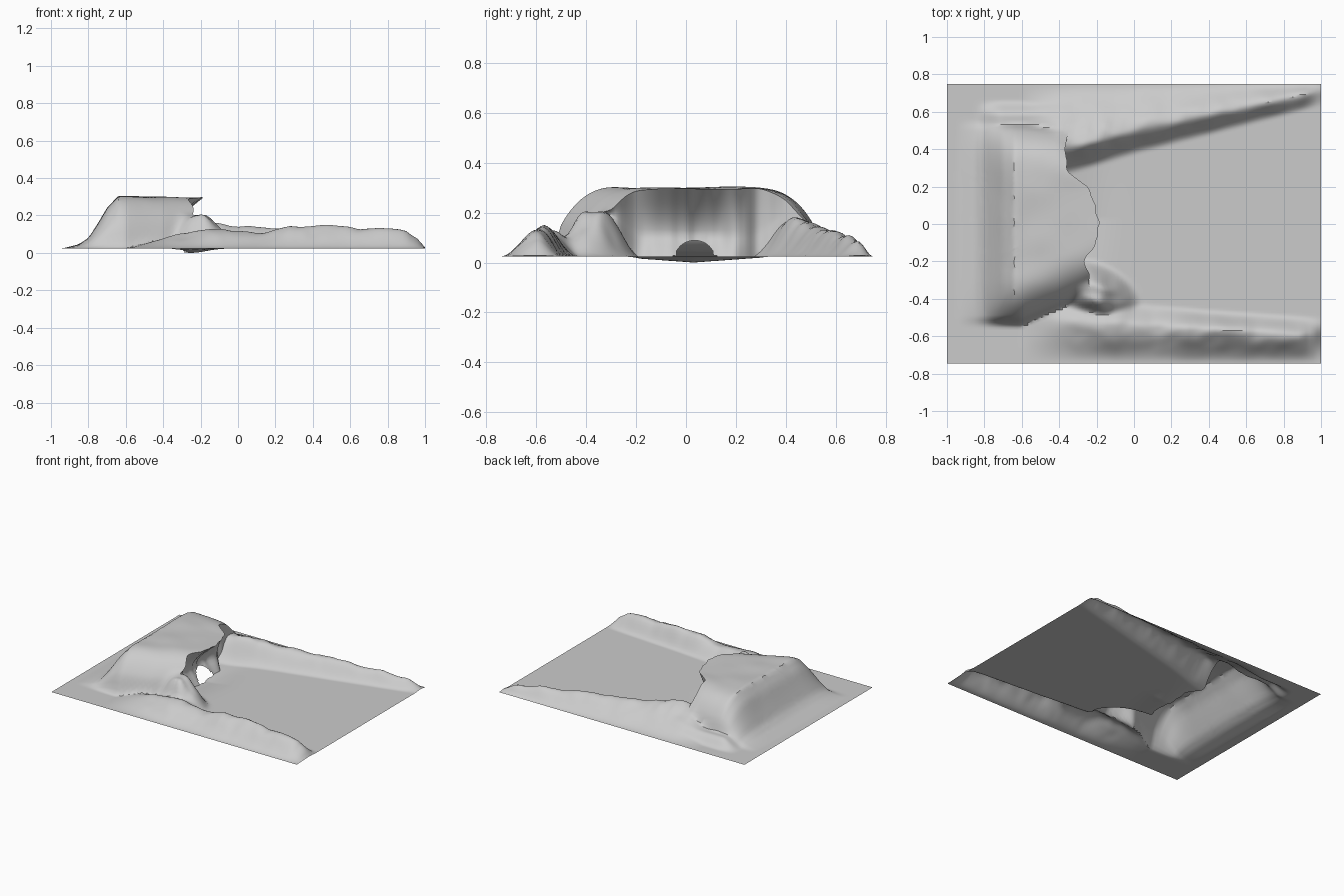
import bpy, bmesh, math
from mathutils import Vector, noise

if "Cube" in bpy.data.objects:
    bpy.data.objects.remove(bpy.data.objects["Cube"])

BASE = 0.024
NY, N_TOP, N_WALL, N_FLOOR = 110, 44, 14, 62
TUNNEL_Y, TUNNEL_Z, TUNNEL_R = .035, .005, .084


def curve(pts, t):
    """Linear interpolation through a short list of (t, value) points."""
    if t <= pts[0][0]:
        return pts[0][1]
    for (a, va), (b, vb) in zip(pts, pts[1:]):
        if t <= b:
            return va + (vb - va) * (t - a) / (b - a)
    return pts[-1][1]


def step(t):
    t = max(0.0, min(1.0, t))
    return t * t * (3 - 2 * t)


def smax(a, b, k=.03):
    """Rounded maximum, zero stays zero."""
    h = max(k - abs(a - b), 0) / k
    return max(a, b) + h * h * k * .25 * step(min(a, b) / .03)


def rough(x, y, f):
    return noise.noise(Vector((x * f, y * f, 3.7)))


# Plateau: back ramp, flat top, rounded front and rear flanks
RAMP = [(-.94, 0), (-.85, .08), (-.80, .20), (-.75, .48), (-.70, .78), (-.64, 1), (0, .97)]
FRONT_FOOT = [(-.95, -.56), (-.6, -.56), (-.4, -.48), (-.2, -.38), (0, -.34)]
REAR_FOOT = [(-.95, .57), (-.6, .57), (-.4, .55), (-.2, .47)]


def flank(d):
    t = max(0, min(1, d / .32))
    return (1 - (1 - t) ** 3) * step(t / .2)


def plateau(x, y):
    side = flank(y - curve(FRONT_FOOT, x)) * flank(curve(REAR_FOOT, x) - y)
    shelf = .06 * step((.66 - y) / .08) * step((y - .3) / .1) * step((x + .85) / .15)
    return smax(.278 * curve(RAMP, x) * side, shelf)


# Side ridges: crest height, crest line and inner foot along x
FR_H = [(-.6, 0), (-.4, .05), (-.25, .09), (-.1, .11), (.1, .085), (.28, .125),
        (.5, .115), (.8, .105), (.9, .09), (.96, .05), (1, .005)]
FR_C = [(-.4, -.52), (0, -.54), (.5, -.57), (1, -.60)]
FR_IN = [(-.3, -.38), (0, -.42), (.4, -.46), (1, -.50)]
RR_H = [(-.6, .0), (-.4, .14), (-.25, .15), (-.1, .12), (.1, .11), (.4, .105),
        (.7, .085), (.9, .06), (1, .005)]
RR_C = [(-.4, .42), (-.2, .45), (0, .51), (.5, .61), (.95, .70)]
RR_IN = [(-.4, .25), (-.2, .31), (0, .37), (.5, .50), (1, .63)]


def ridge(x, y, height, crest, inner, outer):
    c = curve(crest, x)
    # inner slope faces the middle of the ground, outer slope the border
    edge = outer if (y - c) * (outer - c) > 0 else curve(inner, x)
    h = curve(height, x) * step(1 - (y - c) / (edge - c))
    return h * (1 + .16 * rough(x, y, 7) + .08 * rough(x, y, 15))


def low_ground(x, y):
    front = ridge(x, y, FR_H, FR_C, FR_IN, -.745)
    rear = ridge(x, y, RR_H, RR_C, RR_IN, .75)
    # rocky buttress running diagonally off the front end of the cliff
    u, v = x + .22, y + .36
    d = math.hypot((.92 * u - .39 * v) / .22, (.39 * u + .92 * v) / .13)
    knob = .165 * step(1.25 - d) * (1 + .2 * rough(x, y, 14))
    dip = .024 * math.exp(-((x + .25) / .11) ** 2) * max(0, 1 - abs(y - .03) / .33)
    return BASE + smax(smax(front, rear), knob, .06) - dip


def high_ground(x, y):
    p = plateau(x, y)
    return BASE + smax(low_ground(x, y) - BASE, p, .05) + .006 * rough(x, y, 6) * step(p / .2)


# Overhanging lip and depth of the cave wall along y
LIP = [(-.75, -.25), (-.5, -.22), (-.4, -.22), (-.28, -.24), (-.2, -.26), (-.1, -.2), (0, -.185),
       (.1, -.2), (.2, -.25), (.28, -.35), (.4, -.37), (.75, -.3)]
RECESS = [(-.45, 0), (-.28, .02), (-.2, .07), (-.12, .13), (.03, .17), (.13, .13), (.24, .03), (.4, 0)]


def profile(y):
    lip = curve(LIP, y) + .016 * rough(2, y, 20) * step((.4 - abs(y)) / .1)
    rec = curve(RECESS, y)
    foot = lip - rec * .55
    pts = []
    for i in range(N_TOP):
        x = -1 + (lip + 1) * i / (N_TOP - 1)
        pts.append((x, y, high_ground(x, y)))
    z0, z1 = pts[-1][2], low_ground(foot, y)
    for i in range(1, N_WALL):
        t = i / N_WALL
        # concave roof down to the back, then a sloping apron to the floor
        x = lip - rec * (math.sin(t / .68 * math.pi / 2) if t < .68 else 1 - .45 * (t - .68) / .32)
        pts.append((x, y, z0 + (z1 - z0) * t))
    for i in range(N_FLOOR):
        x = foot + (1 - foot) * i / (N_FLOOR - 1)
        pts.append((x, y, low_ground(x, y)))
    return pts


# Terrain sheet lofted from the profiles
bm = bmesh.new()
rows = []
for j in range(NY + 1):
    rows.append([bm.verts.new(p) for p in profile(-.745 + 1.493 * j / NY)])
tunnel = []
for a, b in zip(rows, rows[1:]):
    for i in range(len(a) - 1):
        f = bm.faces.new((a[i], a[i + 1], b[i + 1], b[i]))
        c = f.calc_center_median()
        if N_TOP <= i < N_TOP + N_WALL - 1 and math.hypot(c.y - TUNNEL_Y, c.z - TUNNEL_Z) < TUNNEL_R:
            tunnel.append(f)

# Round tunnel opening at the base of the cave wall
rim = {v for f in tunnel for v in f.verts}
bmesh.ops.delete(bm, geom=tunnel, context='FACES')
for v in rim:
    if v.is_valid and v.co.z > .03:
        d = Vector((v.co.y - TUNNEL_Y, v.co.z - TUNNEL_Z)).normalized() * TUNNEL_R
        v.co.y, v.co.z = TUNNEL_Y + d.x, TUNNEL_Z + d.y
bmesh.ops.remove_doubles(bm, verts=bm.verts, dist=.0004)
bm.normal_update()
mesh = bpy.data.meshes.new("cave_terrain")
bm.to_mesh(mesh)
bm.free()
terrain = bpy.data.objects.new("cave_terrain", mesh)
bpy.context.collection.objects.link(terrain)
bpy.context.view_layer.objects.active = terrain
terrain.select_set(True)
bpy.ops.object.shade_smooth_by_angle(angle=math.radians(35))
